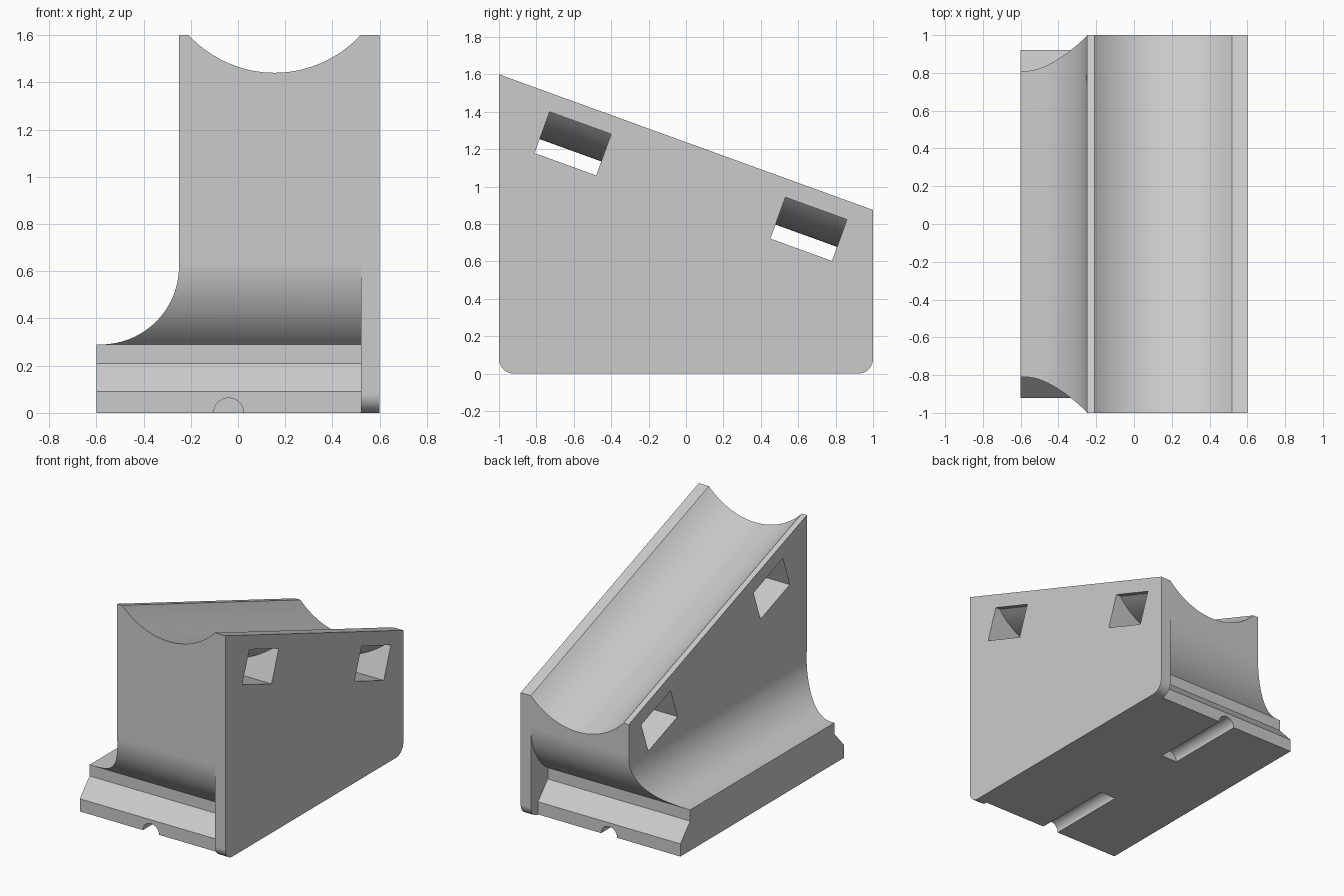
import bpy, bmesh, math
from mathutils import Matrix

if "Cube" in bpy.data.objects:
    bpy.data.objects.remove(bpy.data.objects["Cube"])

grey = bpy.data.materials.new("plain grey")
grey.use_nodes = True
grey.diffuse_color = (0.6, 0.6, 0.6, 1)
grey.node_tree.nodes["Principled BSDF"].inputs["Base Color"].default_value = (0.6, 0.6, 0.6, 1)


def arc(cx, cy, r, a0, a1, n=24):
    """Points on an arc, angles in degrees."""
    steps = [math.radians(a0 + (a1 - a0) * i / n) for i in range(n + 1)]
    return [(cx + r * math.cos(a), cy + r * math.sin(a)) for a in steps]


def prism(name, profile, axis, lo, hi, matrix=Matrix()):
    """Extrude a (side, z) profile along the x or y axis."""
    bm = bmesh.new()
    place = (lambda p: (lo, p[0], p[1])) if axis == "x" else (lambda p: (p[0], lo, p[1]))
    face = bm.faces.new([bm.verts.new(place(p)) for p in profile])
    out = bmesh.ops.extrude_face_region(bm, geom=[face])
    shift = (hi - lo, 0, 0) if axis == "x" else (0, hi - lo, 0)
    bmesh.ops.translate(bm, vec=shift,
                        verts=[g for g in out["geom"] if isinstance(g, bmesh.types.BMVert)])
    bmesh.ops.recalc_face_normals(bm, faces=bm.faces)
    bm.transform(matrix)
    mesh = bpy.data.meshes.new(name)
    bm.to_mesh(mesh)
    bm.free()
    mesh.materials.append(grey)
    obj = bpy.data.objects.new(name, mesh)
    bpy.context.collection.objects.link(obj)
    return obj


def apply(obj, mod):
    bpy.context.view_layer.objects.active = obj
    bpy.ops.object.modifier_apply(modifier=mod.name)


def combine(obj, other, operation):
    mod = obj.modifiers.new("boolean", "BOOLEAN")
    mod.solver = "EXACT"
    mod.operation = operation
    mod.object = other
    apply(obj, mod)
    bpy.data.objects.remove(other)


# Sloping top shared by the body and the wall
front_z, back_z = 1.6, 0.875
slope = math.atan2(front_z - back_z, 2)
top = [(1, back_z), (-1, front_z)]

# Body: stepped foot and flared ends seen from the side
flare = math.degrees(math.asin(0.36 / 0.436))
foot = [(0.92, 0), (0.92, 0.09), (0.81, 0.21)]
back = foot + arc(0.564, 0.65, 0.436, -flare, 0)
front = [(-y, z) for y, z in foot + arc(0.564, 0.65, 0.436, -flare, 0)]
body = prism("cradle_body", back + top + front[::-1], "x", -0.6, 0.52)

# Trim the left side to a coved upright
cove = arc(-0.58, 0.62, 0.33, -90, 0)
side = [(0.7, -0.5), (-0.7, -0.5), (-0.7, 0.29)] + cove + [(-0.25, 2), (0.7, 2)]
combine(body, prism("side_trim", side, "y", -1.5, 1.5), "INTERSECT")

# Flat side wall with rounded lower corners
wall = arc(-0.92, 0.08, 0.08, 180, 270, 10) + arc(0.92, 0.08, 0.08, -90, 0, 10) + top
combine(body, prism("side_wall", wall, "x", 0.52, 0.6), "UNION")

# Round channel lying along the slope
tilt = Matrix.Translation((0.155, 0, (front_z + back_z) / 2)) @ Matrix.Rotation(-slope, 4, "X")
axis_h = 0.369
channel = arc(0, axis_h, 0.519, 0, 360, 144)[:-1]
combine(body, prism("channel_cutter", channel, "y", -2, 2, tilt), "DIFFERENCE")

# Strap slots passing under the channel
roof = -0.096
half = math.degrees(math.acos((axis_h - roof) / 0.62))
slot = [(-0.6, roof), (-0.6, -0.331), (0.6, -0.331), (0.6, roof)]
slot += arc(0, axis_h, 0.62, -90 + half, -90 - half, 32)
for y in (-0.566, 0.775):
    combine(body, prism("slot_cutter", slot, "y", y - 0.175, y + 0.175, tilt), "DIFFERENCE")

# Half-round notches under each end
notch = arc(-0.04, 0, 0.063, 0, 360, 48)[:-1]
for lo, hi in ((-1.2, -0.32), (0.32, 1.2)):
    combine(body, prism("notch_cutter", notch, "y", lo, hi), "DIFFERENCE")

# Smooth curves, crisp edges
bpy.ops.object.select_all(action="DESELECT")
body.select_set(True)
bpy.context.view_layer.objects.active = body
bpy.ops.object.shade_smooth_by_angle(angle=math.radians(25))
weighted = body.modifiers.new("weighted_normals", "WEIGHTED_NORMAL")
weighted.keep_sharp = True
